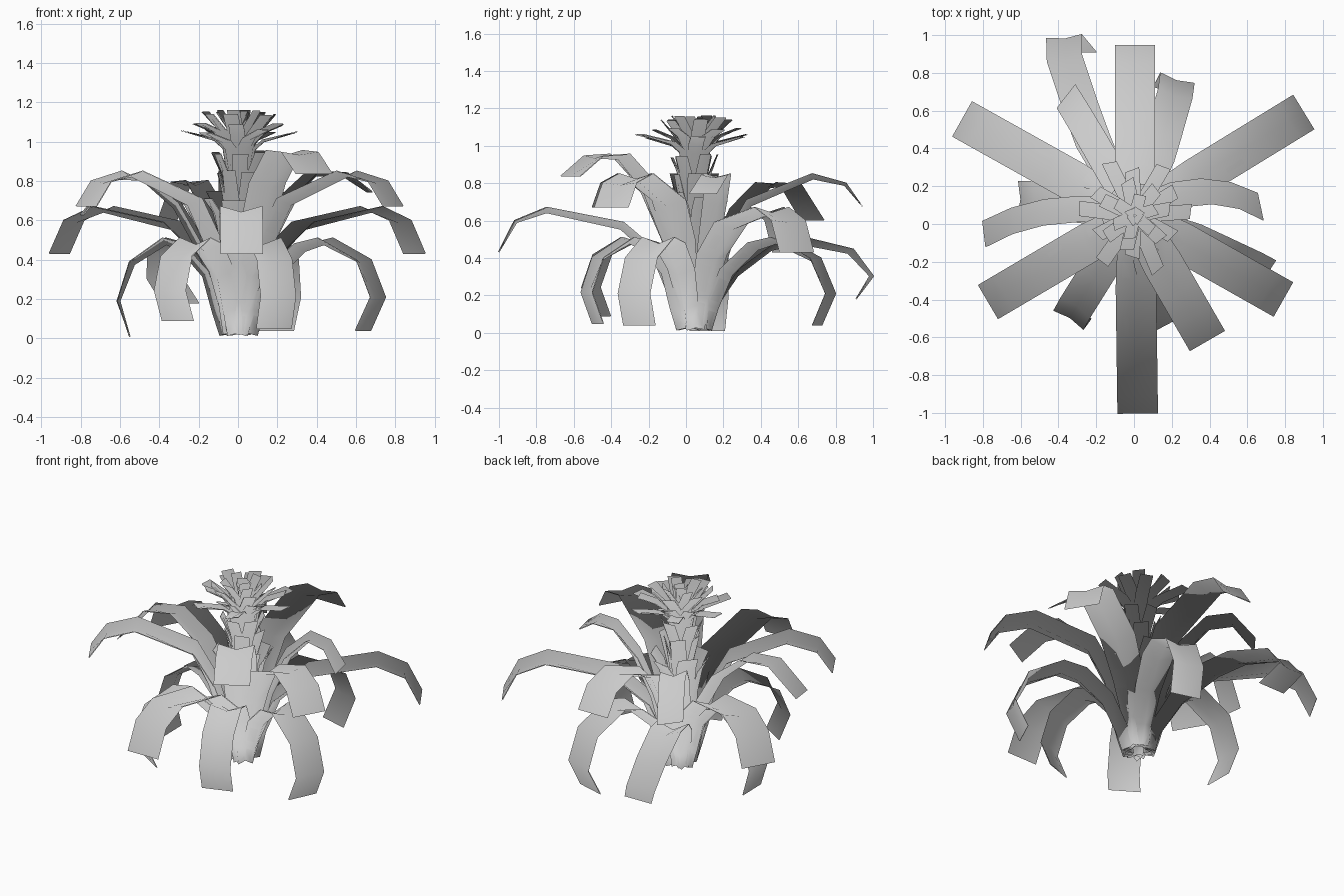
import bpy, math, random
from mathutils import Vector

random.seed(4)
cube = bpy.data.objects.get("Cube")
if cube:
    bpy.data.objects.remove(cube, do_unlink=True)

grey = bpy.data.materials.new("soft grey")
grey.use_nodes = True
GREY = (0.6, 0.6, 0.6, 1)
grey.diffuse_color = GREY
grey.node_tree.nodes["Principled BSDF"].inputs["Base Color"].default_value = GREY

CENTRE = Vector((0.005, 0.045, 0))  # foliage normals fan out from here
UP = Vector((0, 0, 1))
THICK = 0.004


def leaf(name, start, end, profile, width, base_width, cup=0.055, twist=0):
    """Thin two-skinned ribbon along (radius, height) points, channelled along its middle."""
    under, upper, faces = [], [], []
    last = len(profile) - 1
    count = 3 * len(profile)
    for i, (r, z) in enumerate(profile):
        t = i / last
        a = math.radians(start + (end - start) * t)
        out = Vector((math.cos(a), math.sin(a), 0))
        b = a + math.radians(twist) * t
        side = Vector((-math.sin(b), math.cos(b), 0))
        r0, z0 = profile[max(i - 1, 0)]
        r1, z1 = profile[min(i + 1, last)]
        inward = (UP * (r1 - r0) - out * (z1 - z0)).normalized()
        w = base_width + (width - base_width) * min(1, t * 2.5)
        mid = CENTRE + out * r + UP * z
        row = [mid - side * w / 2, mid - inward * cup * (1 - t * t), mid + side * w / 2]
        under += row
        upper += [p + inward * THICK for p in row]
        if i:
            for k in (3 * i - 3, 3 * i - 2):
                quad = (k, k + 1, k + 4, k + 3)
                faces += [quad, tuple(count + v for v in reversed(quad))]
    mesh = bpy.data.meshes.new(name)
    mesh.from_pydata(under + upper, [], faces)
    mesh.materials.append(grey)
    mesh.shade_smooth()
    mesh.normals_split_custom_set_from_vertices([(v.co - CENTRE).normalized() for v in mesh.vertices])
    bpy.context.collection.objects.link(bpy.data.objects.new(name, mesh))


# Long spreading leaves, three around
spread = [(0.045, 0.03), (0.085, 0.2), (0.18, 0.42), (0.38, 0.59), (0.79, 0.67), (0.96, 0.6), (1.045, 0.43)]
for k, a in enumerate((270.8, 31.5, 150.8)):
    leaf(f"spreading_leaf_{k + 1}", a, a, spread, 0.215, 0.08)

# Higher arching leaves, three around
arch = [(0.04, 0.03), (0.08, 0.25), (0.16, 0.5), (0.28, 0.71), (0.63, 0.85), (0.81, 0.8), (0.9, 0.67)]
for k, a in enumerate((-29.5, 90, 210.5)):
    leaf(f"arching_leaf_{k + 1}", a, a, arch, 0.21, 0.08)

# Upper leaves: start angle, end angle, reach scale, height scale, width, tip drop, twist
tall = [(0.04, 0.03), (0.08, 0.25), (0.15, 0.5), (0.29, 0.79), (0.46, 0.955), (0.62, 0.945), (0.765, 0.835)]
for k, (a, b, s, h, w, drop, twist) in enumerate([(-60, -60, 1, 1, 0.215, 0, 0),
                                                  (48, 4, 0.87, 0.89, 0.15, 0, 8),
                                                  (160, 187, 1.05, 0.87, 0.14, 0.1, 0),
                                                  (118, 120, 0.95, 0.84, 0.16, 0.1, 22)]):
    pts = [(r * s, z * h) for r, z in tall]
    pts[-1] = (pts[-1][0], pts[-1][1] - drop)
    leaf(f"upper_leaf_{k + 1}", a, b, pts, w, 0.08, twist=twist)

# Low drooping leaves: start angle, end angle, reach scale, lowest tip, twist
droop = [(0.05, 0.03), (0.09, 0.15), (0.18, 0.34), (0.34, 0.48), (0.47, 0.51), (0.68, 0.4), (0.76, 0.21), (0.68, 0.04)]
for k, (a, b, s, tip, twist) in enumerate([(-22, -25, 1.02, 0.04, 0), (-70, -71, 0.8, 0.05, 0),
                                           (-125, -122, 0.86, 0.09, 0), (166, 173, 0.82, 0.01, 8),
                                           (127, 109, 1.34, 0.18, -18), (66, 74, 1, 0.04, 0)]):
    pts = [(r if i < 2 else r * s, z) for i, (r, z) in enumerate(droop)]
    pts = [(r, z + (tip - 0.04) * max(0, i - 4) / 3) for i, (r, z) in enumerate(pts)]
    leaf(f"drooping_leaf_{k + 1}", a, b, pts, 0.19, 0.08, twist=twist)

# Upright inner leaves hugging the stalk
inner = [(0.03, 0.03), (0.06, 0.3), (0.08, 0.55), (0.12, 0.72), (0.17, 0.8)]
for k in range(6):
    a = 60 * k + 20
    h = random.uniform(0.86, 1.05)
    leaf(f"inner_leaf_{k + 1}", a, a, [(r, z * h) for r, z in inner], 0.12, 0.07, 0.03)

# Flower bracts: count, angle offset, path, width, cup
rings = [(6, 0, [(0.03, 0.4), (0.06, 0.65), (0.11, 0.85)], 0.09, 0.02),
         (6, 30, [(0.03, 0.6), (0.06, 0.8), (0.13, 0.95)], 0.08, 0.02),
         (6, -2, [(0.03, 0.75), (0.07, 0.97), (0.13, 1.015), (0.31, 1.055)], 0.08, 0.02),
         (6, 28, [(0.03, 0.8), (0.07, 1.0), (0.13, 1.06), (0.235, 1.1)], 0.08, 0.02),
         (7, 5, [(0.02, 0.85), (0.07, 1.03), (0.19, 1.15)], 0.075, 0.02),
         (6, 20, [(0.01, 0.9), (0.04, 1.05), (0.12, 1.155)], 0.065, 0.01),
         (4, 45, [(0, 0.95), (0.01, 1.08), (0.04, 1.15)], 0.06, 0)]
for ring, (count, offset, path, w, cup) in enumerate(rings):
    for k in range(count):
        a = offset + 360 * k / count + random.uniform(-6, 6)
        s = random.uniform(0.93, 1.06)
        h = random.uniform(0.985, 1.005)
        leaf(f"bract_{ring + 1}_{k + 1}", a, a, [(r * s, z * h) for r, z in path], w, 0.05, cup,
             random.uniform(-20, 20))
